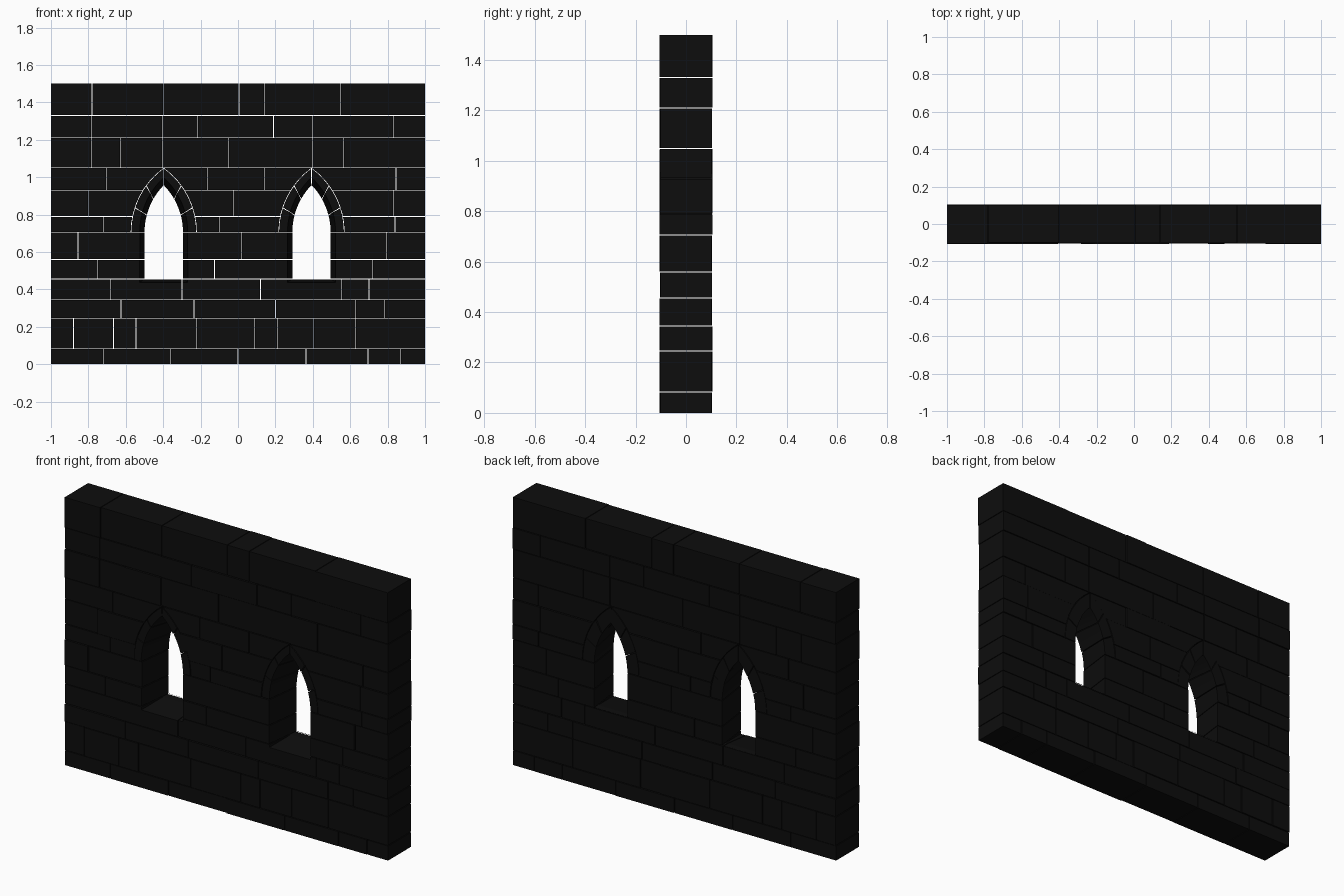
import bpy, bmesh, math, random

if "Cube" in bpy.data.objects:
    bpy.data.objects.remove(bpy.data.objects["Cube"])

random.seed(4)
GAP, SPRING = 0.002, 0.705
WINDOWS = (-0.397, 0.393)
# half width and rise of each pointed arch
BACK, FRONT, OUTER = (0.103, 0.253), (0.128, 0.292), (0.177, 0.345)

stone_mat = bpy.data.materials.new("dark_stone")
stone_mat.diffuse_color = (0.004, 0.004, 0.004, 1)
stone_mat.use_nodes = True
stone_mat.node_tree.nodes["Principled BSDF"].inputs["Base Color"].default_value = stone_mat.diffuse_color


def finish(bm, name):
    bmesh.ops.recalc_face_normals(bm, faces=bm.faces)
    me = bpy.data.meshes.new(name)
    bm.to_mesh(me)
    bm.free()
    ob = bpy.data.objects.new(name, me)
    me.materials.append(stone_mat)
    bpy.context.collection.objects.link(ob)
    return ob


def loft(bm, rings):
    """Closed solid through equally long rings of points."""
    vs = [[bm.verts.new(p) for p in r] for r in rings]
    n = len(vs[0])
    for a, b in zip(vs, vs[1:]):
        for i in range(n):
            j = (i + 1) % n
            bm.faces.new((a[i], a[j], b[j], b[i]))
    bm.faces.new(vs[0])
    bm.faces.new(vs[-1])


def arc(shape, t):
    """Right half of a pointed arch, t=0 at the springing, t=1 at the tip."""
    w, h = shape
    r = (w * w + h * h) / (2 * w)
    a = t * math.asin(h / r)
    return w - r + r * math.cos(a), SPRING + r * math.sin(a)


def ring(cx, shape, y, bottom, n=8):
    right = [arc(shape, i / n) for i in range(n + 1)]
    pts = [(shape[0], bottom)] if bottom < SPRING else []
    pts += right
    pts += [(-x, z) for x, z in reversed(pts[:-1])]
    return [(cx + x, y, z) for x, z in pts]


# Courses of stone: bottom height, top height, joints
courses = [
    (0, .083, (-.72, -.36, 0, .363, .695, .87)),
    (.083, .245, (-.88, -.665, -.545, -.22, .09, .21, .405, .63)),
    (.245, .345, (-.625, -.235, .2, .63, .785)),
    (.345, .455, (-.68, -.3, .12, .555, .7)),
    (.455, .56, (-.75, -.125, .72)),
    (.56, .705, (-.855, .02, .795)),
    (.705, .79, (-.72, -.1, .84)),
    (.79, .93, (-.8, -.025, .83)),
    (.93, 1.05, (-.705, -.165, .14, .845)),
    (1.05, 1.21, (-.785, -.63, -.405, -.05, .4, .565)),
    (1.21, 1.33, (-.785, -.405, -.215, .19, .4, .83)),
    (1.33, 1.5, (-.78, -.4, .005, .14, .55)),
]
bm = bmesh.new()
for z0, z1, joints in courses:
    xs = (-1,) + joints + (1,)
    za = z0 + (GAP if z0 > 0 else 0)
    zb = z1 - (GAP if z1 < 1.5 else 0)
    for a, b in zip(xs, xs[1:]):
        xa = a + (GAP if a > -1 else 0)
        xb = b - (GAP if b < 1 else 0)
        f = -0.1 - random.uniform(0, 0.006)
        k = 0.1 + random.uniform(0, 0.005)
        loft(bm, [[(xa, y, za), (xb, y, za), (xb, y, zb), (xa, y, zb)] for y in (f, k)])
wall = finish(bm, "wall_stones")


# Window cutters: splayed opening, and the seat for the arch stones
def splay(shape_y):
    """Opening half width, rise and sill height at depth y."""
    t = (shape_y + 0.1) / 0.2
    return tuple(f + (b - f) * t for f, b in zip(FRONT + (0.437,), BACK + (0.457,)))


for kind in ("seat", "opening"):
    bm = bmesh.new()
    for cx in WINDOWS:
        if kind == "seat":
            loft(bm, [ring(cx, OUTER, y, SPRING) for y in (-0.2, 0.2)])
        else:
            rings = []
            for y in (-0.14, 0.14):
                w, h, s = splay(y)
                rings.append(ring(cx, (w, h), y, s))
            loft(bm, rings)
    cutter = finish(bm, kind + "_cutter")
    cutter.hide_render = True
    mod = wall.modifiers.new(kind, 'BOOLEAN')
    mod.operation, mod.solver, mod.object = 'DIFFERENCE', 'EXACT', cutter
    bpy.context.view_layer.objects.active = wall
    bpy.ops.object.modifier_apply(modifier=mod.name)
    bpy.data.objects.remove(cutter)

# Arch stones around each window head, mirrored left and right
outer = (OUTER[0] - 0.004, OUTER[1] - 0.004)
bm = bmesh.new()
for cx in WINDOWS:
    for side in (-1, 1):
        for k in range(3):
            f = -0.1 - random.uniform(0, 0.006)
            b = 0.1 + random.uniform(0, 0.005)
            rings = []
            for i in range(5):
                t = (k + 0.02 + 0.96 * i / 4) / 3
                corners = []
                for shape, y in ((splay(f)[:2], f), (splay(b)[:2], b), (outer, b), (outer, f)):
                    x, z = arc(shape, t)
                    corners.append((cx + side * x, y, z))
                rings.append(corners)
            loft(bm, rings)
finish(bm, "arch_stones")
